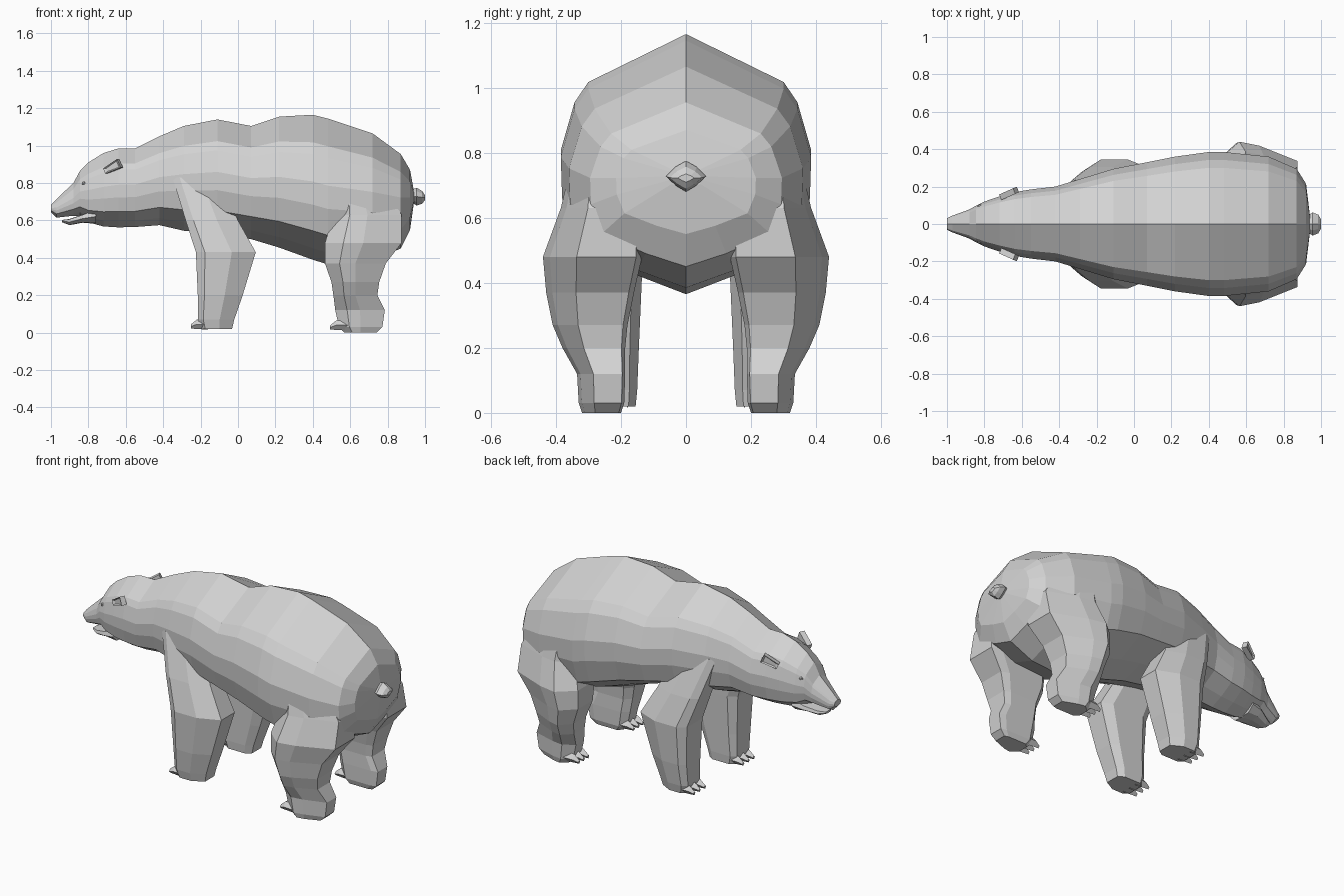
import bpy, bmesh, math
from mathutils import Matrix, Vector

if "Cube" in bpy.data.objects:
    bpy.data.objects.remove(bpy.data.objects["Cube"])

fur = bpy.data.materials.new("light_grey_fur")
fur.diffuse_color = (0.65, 0.65, 0.65, 1)
fur.use_nodes = True
fur.node_tree.nodes["Principled BSDF"].inputs["Base Color"].default_value = fur.diffuse_color


def finish(name, bm, mirror=False):
    bmesh.ops.recalc_face_normals(bm, faces=bm.faces)
    me = bpy.data.meshes.new(name)
    bm.to_mesh(me)
    bm.free()
    me.materials.append(fur)
    ob = bpy.data.objects.new(name, me)
    bpy.context.collection.objects.link(ob)
    if mirror:
        m = ob.modifiers.new("mirror", 'MIRROR')
        m.use_axis = (False, True, False)
    return ob


def loft(bm, rings):
    """Skin a list of point rings and cap both ends."""
    vs = [[bm.verts.new(p) for p in r] for r in rings]
    n = len(vs[0])
    for a, b in zip(vs, vs[1:]):
        for i in range(n):
            j = (i + 1) % n
            bm.faces.new((a[i], a[j], b[j], b[i]))
    bm.faces.new(vs[0])
    bm.faces.new(vs[-1])


def sections(half, stations):
    """Symmetric cross-sections along x from (x, half width, top, bottom)."""
    prof = half + [(-u, v) for u, v in reversed(half[1:-1])]
    return [[(x, u * w, b + v * (t - b)) for u, v in prof] for x, w, t, b in stations]


def leg_rings(shape, levels):
    """Leg cross-sections from (z, x0, x1, y0, y1)."""
    return [[(x0 + u * (x1 - x0), y0 + v * (y1 - y0), z) for u, v in shape]
            for z, x0, x1, y0, y1 in levels]


# Body, neck and head in one loft
half = [(0, 1), (.78, .81), (.89, .73), (1, .54), (.99, .38), (.88, .2), (.42, .08), (0, 0)]
bm = bmesh.new()
loft(bm, sections(half, [
    (-1.0, .03, .685, .645), (-.97, .045, .715, .615), (-.88, .078, .80, .625),
    (-.845, .098, .865, .625), (-.80, .12, .91, .59), (-.72, .147, .96, .568),
    (-.64, .17, .985, .563), (-.55, .185, .985, .565), (-.42, .20, 1.05, .575),
    (-.29, .24, 1.105, .545), (-.11, .295, 1.14, .53), (.07, .33, 1.105, .50),
    (.22, .36, 1.155, .455), (.40, .385, 1.165, .39), (.48, .385, 1.145, .365),
    (.72, .36, 1.065, .385), (.87, .295, .955, .45), (.92, .215, .87, .55),
    (.94, .05, .76, .69)]))
finish("body", bm)

# Lower jaw, leaving the mouth slightly open
box = [(0, 1), (.9, .95), (1, .5), (.6, .05), (0, 0)]
bm = bmesh.new()
loft(bm, sections(box, [(-.94, .025, .603, .59), (-.90, .05, .608, .575),
                        (-.83, .085, .632, .588), (-.76, .095, .66, .582)]))
finish("lower_jaw", bm)

# Stubby tail
bm = bmesh.new()
loft(bm, sections([(0, 1), (.55, .8), (1, .5), (.5, .2), (0, 0)],
                  [(.92, .04, .76, .70), (.955, .062, .775, .68),
                   (.985, .05, .757, .69), (1.0, .025, .735, .71)]))
finish("tail", bm)

# Front legs
bm = bmesh.new()
loft(bm, leg_rings(
    [(0, .15), (0, .85), (.15, 1), (.6, 1), (1, .75), (1, .15), (.8, 0), (.15, 0)],
    [(.83, -.35, -.10, .12, .235), (.60, -.28, .0, .13, .305),
     (.43, -.225, .095, .135, .345), (.20, -.215, .025, .145, .33),
     (.07, -.215, -.02, .15, .312), (.02, -.20, -.032, .155, .30)]))
finish("front_leg", bm, True)

# Hind legs with thigh and heel
bm = bmesh.new()
loft(bm, leg_rings(
    [(0, .2), (0, .72), (.24, 1), (.5, .93), (1, .66), (1, .06), (.85, 0), (.15, 0)],
    [(.80, .53, .77, .18, .345), (.63, .51, .875, .14, .385),
     (.48, .465, .875, .135, .44), (.37, .465, .79, .16, .43),
     (.27, .50, .755, .18, .41), (.20, .51, .745, .187, .38),
     (.12, .52, .785, .187, .335), (.03, .54, .772, .19, .33),
     (0, .57, .74, .20, .32)]))
finish("hind_leg", bm, True)

# Claws: short stubs in front of each foot
for name, x, z, y0, y1 in (("front_claws", -.20, .045, .18, .28),
                           ("hind_claws", .545, .04, .215, .30)):
    bm = bmesh.new()
    for i in range(3):
        y = y0 + (y1 - y0) * i / 2
        ring = lambda px, pz, r: [(px, y + r * a, pz + r * 1.2 * b)
                                  for a, b in ((1, 0), (0, 1), (-1, 0), (0, -1))]
        loft(bm, [ring(x + .04, z, .024), ring(x - .02, z, .021),
                  ring(x - .052, z - .012, .009)])
    finish(name, bm, True)

# Ears: tapered tilted slabs with a hollow side
bm = bmesh.new()
place = (Matrix.Translation((-.67, .163, .885)) @ Matrix.Rotation(.42, 4, 'Z')
         @ Matrix.Rotation(-.45, 4, 'Y') @ Matrix.Diagonal((.095, .032, .05, 1)))
bmesh.ops.create_cube(bm, size=1)
for v in bm.verts:
    if v.co.x < 0:
        v.co.z *= .6
side = [f for f in bm.faces if f.normal.y > .9]
bmesh.ops.inset_region(bm, faces=side, thickness=.18, depth=-.25)
bm.transform(place)
finish("ear", bm, True)

# Eyes: tiny facets on the sides of the face
bm = bmesh.new()
bmesh.ops.create_icosphere(bm, subdivisions=1, radius=.012,
                           matrix=Matrix.Translation((-.825, .095, .80)))
finish("eye", bm, True)
